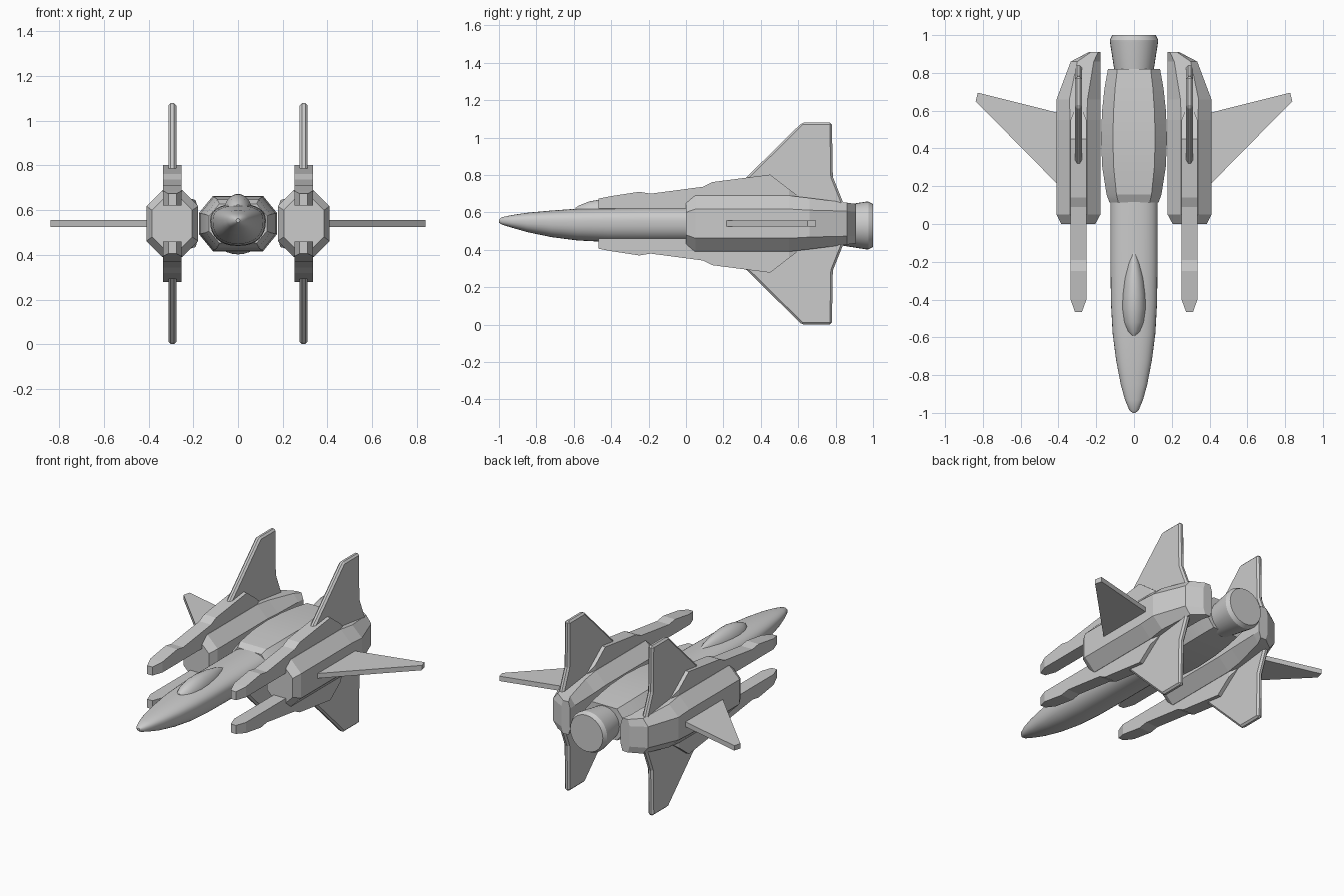
import bpy, bmesh, math

if "Cube" in bpy.data.objects:
    bpy.data.objects.remove(bpy.data.objects["Cube"])

CZ = 0.54  # horizontal symmetry plane; all local z values are relative to it


def finish(name, bm, mirror=(), smooth=0, bevel=0):
    bmesh.ops.recalc_face_normals(bm, faces=bm.faces)
    me = bpy.data.meshes.new(name)
    bm.to_mesh(me)
    bm.free()
    ob = bpy.data.objects.new(name, me)
    ob.location.z = CZ
    bpy.context.collection.objects.link(ob)
    if smooth:
        bpy.ops.object.select_all(action='DESELECT')
        ob.select_set(True)
        bpy.context.view_layer.objects.active = ob
        bpy.ops.object.shade_smooth_by_angle(angle=math.radians(smooth))
    if bevel:
        b = ob.modifiers.new("Bevel", 'BEVEL')
        b.width, b.segments = bevel, 1
    if mirror:
        m = ob.modifiers.new("Mirror", 'MIRROR')
        m.use_axis = ('X' in mirror, False, 'Z' in mirror)
        m.use_mirror_merge = False
    return ob


def loft(name, rings, **kw):
    """Skin a list of equal-length point rings and cap both ends."""
    bm = bmesh.new()
    vs = [[bm.verts.new(p) for p in r] for r in rings]
    n = len(vs[0])
    for a, b in zip(vs, vs[1:]):
        for i in range(n):
            j = (i + 1) % n
            bm.faces.new((a[i], a[j], b[j], b[i]))
    bm.faces.new(vs[0])
    bm.faces.new(vs[-1])
    return finish(name, bm, **kw)


def octagon(y, x0, x1, z0, z1, cx, cz):
    return [(x, y, z) for x, z in (
        (x0 + cx, z0), (x1 - cx, z0), (x1, z0 + cz), (x1, z1 - cz),
        (x1 - cx, z1), (x0 + cx, z1), (x0, z1 - cz), (x0, z0 + cz))]


def oval(y, hw, zc, top, bottom, n=32, p=0.85):
    pts = []
    for i in range(n):
        a = 2 * math.pi * i / n
        c, s = math.cos(a), math.sin(a)
        h = top - zc if s > 0 else zc - bottom
        pts.append((hw * math.copysign(abs(c) ** p, c), y,
                    zc + h * math.copysign(abs(s) ** p, s)))
    return pts


# Forward fuselage with pointed nose: y, half width, top, bottom
hull = [(-1.0, 0.008, 0.022, 0.005), (-0.985, 0.025, 0.034, -0.005),
        (-0.93, 0.048, 0.046, -0.022), (-0.85, 0.07, 0.058, -0.045),
        (-0.72, 0.095, 0.07, -0.072), (-0.58, 0.113, 0.08, -0.09),
        (-0.42, 0.122, 0.085, -0.098), (-0.2, 0.125, 0.088, -0.1),
        (0.25, 0.125, 0.09, -0.1)]
loft("fuselage", [oval(y, w, 0.015, t, b) for y, w, t, b in hull], smooth=35)

# Canopy bubble
canopy = [(-0.59, 0.015, 0.085), (-0.57, 0.038, 0.098), (-0.52, 0.056, 0.118),
          (-0.45, 0.065, 0.131), (-0.38, 0.064, 0.133), (-0.29, 0.054, 0.124),
          (-0.21, 0.036, 0.108), (-0.15, 0.012, 0.088)]
loft("canopy", [oval(y, w, 0.05, t, 0.02, 24, 1.0) for y, w, t in canopy],
     smooth=40)

# Rear body, faceted across and curved along: y, half width, half height
body = [(0.115, 0.13, 0.088), (0.155, 0.145, 0.108), (0.3, 0.168, 0.12),
        (0.45, 0.175, 0.124), (0.6, 0.169, 0.119), (0.72, 0.156, 0.11),
        (0.82, 0.138, 0.1)]
loft("rear_body", [octagon(y, -w, w, -h, h, w * 0.36, h * 0.62)
                   for y, w, h in body], smooth=20)

# Engine nozzle
nozzle = [(0.78, 0.1), (0.82, 0.105), (0.96, 0.127), (0.975, 0.128), (1.0, 0.115)]
loft("engine_nozzle", [oval(y, r, -0.01, r - 0.01, -r - 0.01, 32, 1.0)
                       for y, r in nozzle], smooth=20)

# Octagonal side nacelles: y, inner x, outer x, half height, chamfer x, chamfer z
pods = [(0.0, 0.205, 0.385, 0.115, 0.055, 0.055),
        (0.05, 0.178, 0.41, 0.15, 0.072, 0.072),
        (0.55, 0.178, 0.41, 0.15, 0.072, 0.072),
        (0.66, 0.178, 0.41, 0.137, 0.068, 0.065),
        (0.86, 0.178, 0.335, 0.112, 0.035, 0.045),
        (0.91, 0.178, 0.24, 0.105, 0.012, 0.04)]
loft("nacelles", [octagon(y, a, b, -h, h, cx, cz)
                  for y, a, b, h, cx, cz in pods], mirror='X')

# Long cannons above and below each nacelle: y, half width, height
FX = 0.294
guns = [(-0.467, 0.018, 0.134), (-0.40, 0.042, 0.147), (-0.25, 0.042, 0.17),
        (-0.19, 0.042, 0.16), (0.09, 0.042, 0.197), (0.14, 0.042, 0.222),
        (0.45, 0.042, 0.262), (0.55, 0.042, 0.185), (0.61, 0.018, 0.14)]
loft("cannons", [[(FX - w, y, 0.08), (FX + w, y, 0.08), (FX + w, y, t),
                  (FX - w, y, t)] for y, w, t in guns], mirror='XZ')

# Tail fins above and below each nacelle
fin = [(0.29, 0.1), (0.29, 0.215), (0.62, 0.54), (0.78, 0.54),
       (0.785, 0.25), (0.845, 0.1)]
loft("tail_fins", [[(x, y, z) for y, z in fin] for x in (FX - 0.018, FX + 0.018)],
     mirror='XZ', bevel=0.011)

# Swept side wings
wing = [(0.36, 0.165), (0.838, 0.65), (0.827, 0.695), (0.36, 0.578)]
loft("side_wings", [[(x, y, z) for x, y in wing] for z in (-0.015, 0.016)],
     mirror='X')
